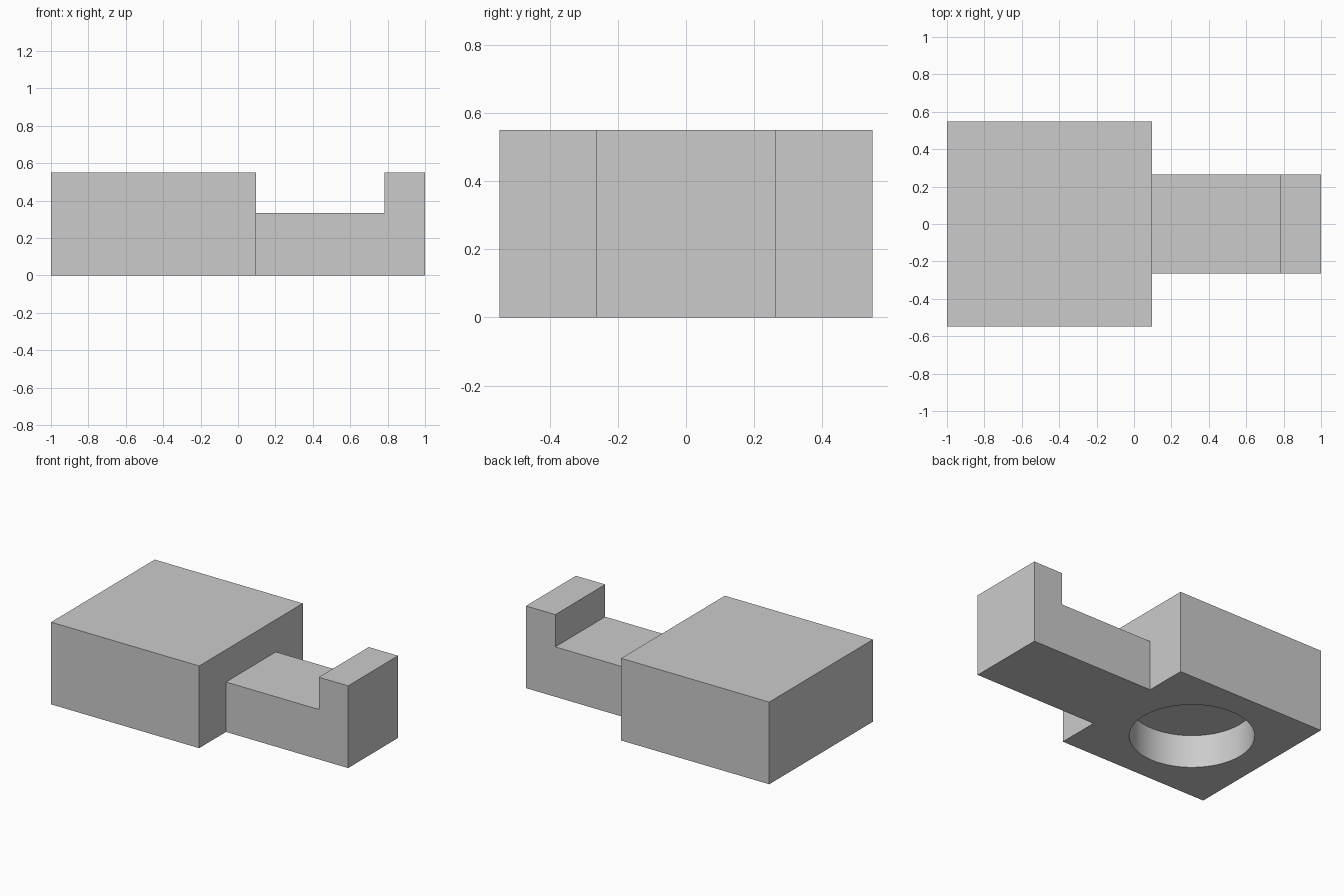
import bpy, bmesh, math
from mathutils import Matrix

if "Cube" in bpy.data.objects:
    bpy.data.objects.remove(bpy.data.objects["Cube"], do_unlink=True)

# Main dimensions
HEIGHT = 0.55
BODY_LEFT, BODY_RIGHT, BODY_HALF = -1.0, 0.096, 0.548
ARM_HALF, ARM_TOP, LIP_START = 0.264, 0.334, 0.783
HOLE_RADIUS, HOLE_DEPTH = 0.375, 0.219

grey = bpy.data.materials.new("plain_grey")
grey.use_nodes = True
colour = (0.6, 0.6, 0.6, 1)
grey.diffuse_color = colour
grey.node_tree.nodes["Principled BSDF"].inputs["Base Color"].default_value = colour


def finish(name, bm):
    mesh = bpy.data.meshes.new(name)
    bmesh.ops.recalc_face_normals(bm, faces=bm.faces)
    bm.to_mesh(mesh)
    bm.free()
    mesh.materials.append(grey)
    obj = bpy.data.objects.new(name, mesh)
    bpy.context.collection.objects.link(obj)
    return obj


def extrude_profile(name, profile, half_width):
    """Extrude an x-z outline symmetrically along y."""
    bm = bmesh.new()
    face = bm.faces.new([bm.verts.new((x, -half_width, z)) for x, z in profile])
    grown = bmesh.ops.extrude_face_region(bm, geom=[face])
    verts = [v for v in grown["geom"] if isinstance(v, bmesh.types.BMVert)]
    bmesh.ops.translate(bm, verts=verts, vec=(0, 2 * half_width, 0))
    return finish(name, bm)


# Square block
body = extrude_profile("body_block", [(BODY_LEFT, 0), (BODY_RIGHT, 0),
                       (BODY_RIGHT, HEIGHT), (BODY_LEFT, HEIGHT)], BODY_HALF)

# Arm with raised end lip
extrude_profile("arm_with_lip", [(BODY_RIGHT, 0), (1, 0), (1, HEIGHT),
                (LIP_START, HEIGHT), (LIP_START, ARM_TOP), (BODY_RIGHT, ARM_TOP)], ARM_HALF)

# Blind round recess in the underside
bm = bmesh.new()
centre_x = (BODY_LEFT + BODY_RIGHT) / 2
bmesh.ops.create_cone(bm, cap_ends=True, segments=96, radius1=HOLE_RADIUS,
                      radius2=HOLE_RADIUS, depth=2 * HOLE_DEPTH,
                      matrix=Matrix.Translation((centre_x, 0, 0)))
cutter = finish("recess_cutter", bm)
cutter.hide_render = True
cut = body.modifiers.new("recess", 'BOOLEAN')
cut.operation = 'DIFFERENCE'
cut.solver = 'EXACT'
cut.object = cutter

# Apply the cut, drop the cutter and smooth the recess wall
bpy.ops.object.select_all(action='DESELECT')
body.select_set(True)
bpy.context.view_layer.objects.active = body
bpy.ops.object.modifier_apply(modifier=cut.name)
bpy.data.objects.remove(cutter, do_unlink=True)
bpy.ops.object.shade_smooth_by_angle(angle=math.radians(30))
